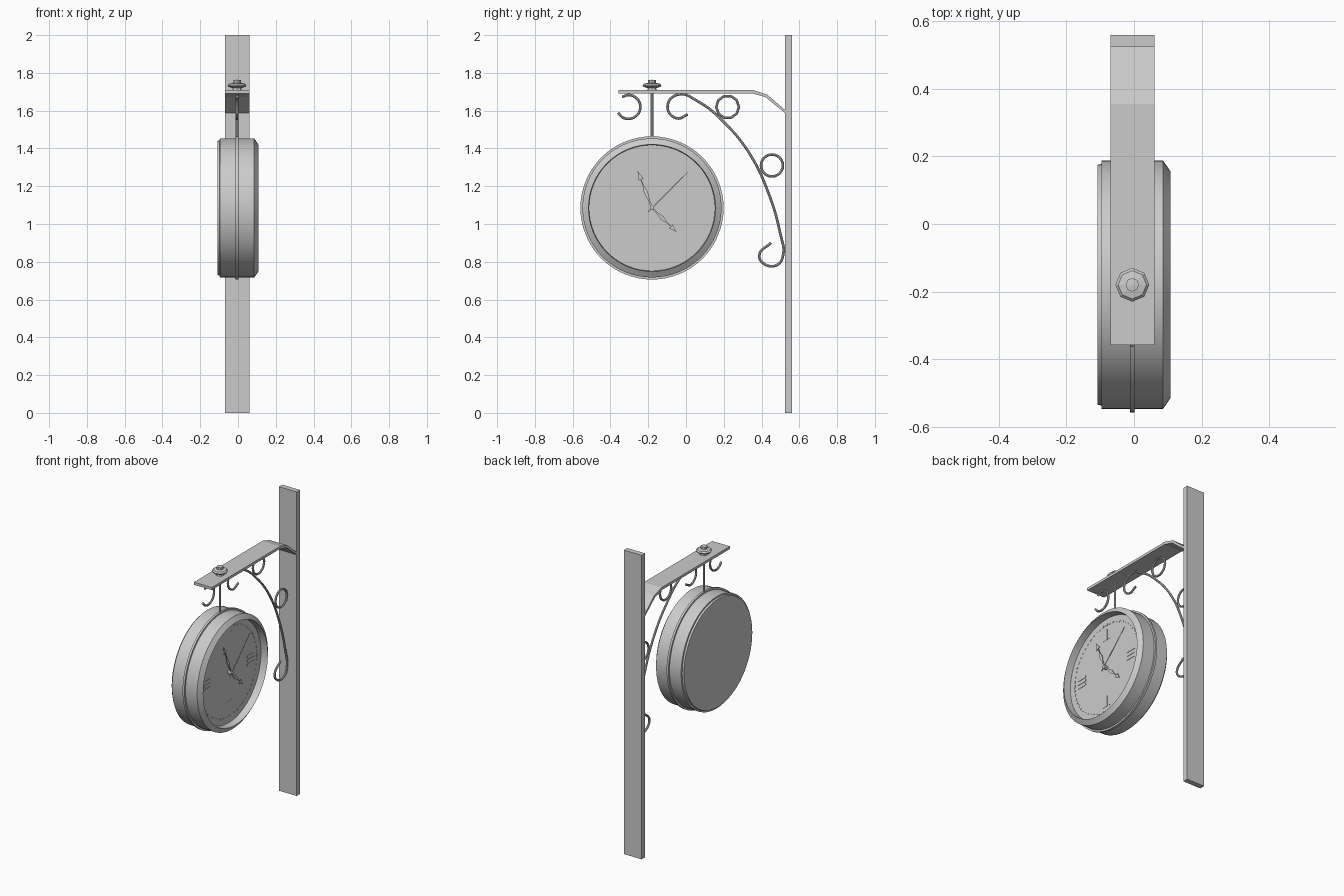
import bpy, bmesh, math
from mathutils import Vector

if "Cube" in bpy.data.objects:
    bpy.data.objects.remove(bpy.data.objects["Cube"])

CX = -0.005                # plane of the bracket ironwork
CY, CZ = -0.18, 1.085      # clock centre


def finish(name, bm, smooth=False):
    bmesh.ops.recalc_face_normals(bm, faces=bm.faces)
    me = bpy.data.meshes.new(name)
    bm.to_mesh(me)
    bm.free()
    ob = bpy.data.objects.new(name, me)
    bpy.context.collection.objects.link(ob)
    if smooth:
        smooth_object(ob)
    return ob


def smooth_object(ob):
    bpy.ops.object.select_all(action='DESELECT')
    ob.select_set(True)
    bpy.context.view_layer.objects.active = ob
    bpy.ops.object.shade_smooth_by_angle(angle=math.radians(30))


def prism(name, outlines, x0, x1):
    """Extrude one or more (y, z) outlines along x."""
    bm = bmesh.new()
    for pts in outlines:
        a = [bm.verts.new((x0, y, z)) for y, z in pts]
        b = [bm.verts.new((x1, y, z)) for y, z in pts]
        bm.faces.new(a)
        bm.faces.new(b)
        for i in range(len(pts)):
            j = (i + 1) % len(pts)
            bm.faces.new((a[i], a[j], b[j], b[i]))
    return finish(name, bm)


def lathe(name, profile, axis, center, steps, smooth=True):
    """Spin (height, radius) points around the x or z axis."""
    bm = bmesh.new()
    c = Vector(center)
    up, out = (Vector((1, 0, 0)), Vector((0, 0, 1))) if axis == 'X' else (Vector((0, 0, 1)), Vector((1, 0, 0)))
    vs = [bm.verts.new(c + up * h + out * r) for h, r in profile]
    es = [bm.edges.new(p) for p in zip(vs, vs[1:])]
    bmesh.ops.spin(bm, geom=vs + es, cent=c, axis=up, angle=math.tau, steps=steps, use_merge=True)
    bmesh.ops.remove_doubles(bm, verts=bm.verts, dist=1e-5)
    return finish(name, bm, smooth)


def tube(name, pts, radius=0.007, cyclic=False, kind='BEZIER', res=6):
    """Round bar through (y, z) points, turned into a mesh."""
    cu = bpy.data.curves.new(name, 'CURVE')
    cu.dimensions = '3D'
    cu.bevel_depth, cu.bevel_resolution, cu.use_fill_caps = radius, 2, True
    cu.resolution_u = res
    sp = cu.splines.new(kind)
    nodes = sp.bezier_points if kind == 'BEZIER' else sp.points
    nodes.add(len(pts) - 1)
    for n, (y, z) in zip(nodes, pts):
        if kind == 'BEZIER':
            n.co = (CX, y, z)
            n.handle_left_type = n.handle_right_type = 'AUTO'
        else:
            n.co = (CX, y, z, 1)
    sp.use_cyclic_u = cyclic
    ob = bpy.data.objects.new(name, cu)
    bpy.context.collection.objects.link(ob)
    bpy.ops.object.select_all(action='DESELECT')
    ob.select_set(True)
    bpy.context.view_layer.objects.active = ob
    bpy.ops.object.convert(target='MESH')
    smooth_object(bpy.context.view_layer.objects.active)


def arc(cy, cz, r, a0, a1, n):
    return [(cy + r * math.cos(math.radians(a0 + (a1 - a0) * i / n)),
             cz + r * math.sin(math.radians(a0 + (a1 - a0) * i / n))) for i in range(n + 1)]


def on_dial(pts, angle):
    """Map (side, outward) points to the dial; angle is clockwise from the top."""
    s, c = math.sin(angle), math.cos(angle)
    return [(CY + v * s + u * c, CZ + v * c - u * s) for u, v in pts]


# Wall post and bent top arm
prism("wall_post", [[(0.525, 0), (0.56, 0), (0.56, 2), (0.525, 2)]], -0.07, 0.06)
prism("top_arm", [[(-0.358, 1.709), (0.355, 1.709), (0.43, 1.685), (0.527, 1.602), (0.527, 1.585),
                   (0.42, 1.672), (0.35, 1.692), (-0.358, 1.692)]], -0.07, 0.06)

# Scrollwork
tube("end_hook", arc(-0.305, 1.62, 0.063, 122, -150, 8))
tube("scroll_brace", [(0.01, 1.58), (-0.05, 1.56), (-0.098, 1.62), (-0.045, 1.685), (0.07, 1.645),
                      (0.2, 1.54), (0.335, 1.375), (0.44, 1.155), (0.5, 0.945), (0.515, 0.84),
                      (0.485, 0.785), (0.42, 0.785), (0.388, 0.835), (0.45, 0.9)])
tube("upper_ring", arc(0.22, 1.62, 0.06, 0, 324, 9), cyclic=True, kind='POLY')
tube("lower_ring", arc(0.455, 1.31, 0.058, 0, 345, 23), cyclic=True, kind='POLY')

# Hanging rod with its octagonal finial
tube("hanging_rod", [(CY, 1.44), (CY, 1.71)], kind='POLY')
lathe("rod_finial", [(0, 0), (0, 0.028), (0.012, 0.022), (0.02, 0.046), (0.028, 0.05), (0.036, 0.042),
                     (0.04, 0.02), (0.055, 0.02), (0.057, 0)], 'Z', (CX, CY, 1.707), 8, False)

# Clock case with recessed dial, and the thin hoop around it
lathe("clock_case", [(-0.108, 0), (-0.108, 0.355), (-0.097, 0.358), (-0.096, 0.368), (0.086, 0.368),
                     (0.108, 0.336), (0.06, 0.333), (0.06, 0)], 'X', (0, CY, CZ), 64)
lathe("case_hoop", [(-0.012, 0.36), (-0.012, 0.379), (0.002, 0.379), (0.002, 0.36)],
      'X', (0, CY, CZ), 64)

# Dial marks: minute dashes and triple bars at the quarters
dashes = [on_dial([(-w, 0.288), (w, 0.288), (w, 0.298), (-w, 0.298)], i * math.tau / 60)
          for i in range(60) for w in [0.011 if i % 5 == 0 else 0.006]]
prism("minute_marks", dashes, 0.059, 0.062)
bars = [on_dial([(u - 0.007, 0.19), (u + 0.007, 0.19), (u + 0.007, 0.262), (u - 0.007, 0.262)], q * math.pi / 2)
        for q in range(4) for u in (-0.026, 0, 0.026)]
prism("quarter_marks", bars, 0.059, 0.062)


# Clock hands: leaf-shaped blade with an arrow tip
def hand(name, dy, dz, x):
    length = math.hypot(dy, dz)
    half = [(0.005, -0.02), (0.004, 0.2), (0.011, 0.42), (0.003, 0.62), (0.003, 0.78), (0.015, 0.76)]
    pts = [(u, v * length) for u, v in half] + [(0, length)]
    pts += [(-u, v * length) for u, v in reversed(half)]
    prism(name, [on_dial(pts, math.atan2(dy, dz))], x, x + 0.003)


hand("minute_hand", -0.076, 0.195, 0.074)
hand("hour_hand", 0.13, -0.127, 0.068)
prism("second_hand", [on_dial([(-0.003, -0.03), (0.003, -0.03), (0.0015, 0.268), (-0.0015, 0.268)],
                              math.radians(45))], 0.08, 0.082)
lathe("hand_pivot", [(0.058, 0), (0.058, 0.012), (0.084, 0.012), (0.088, 0)], 'X', (0, CY, CZ), 16)
